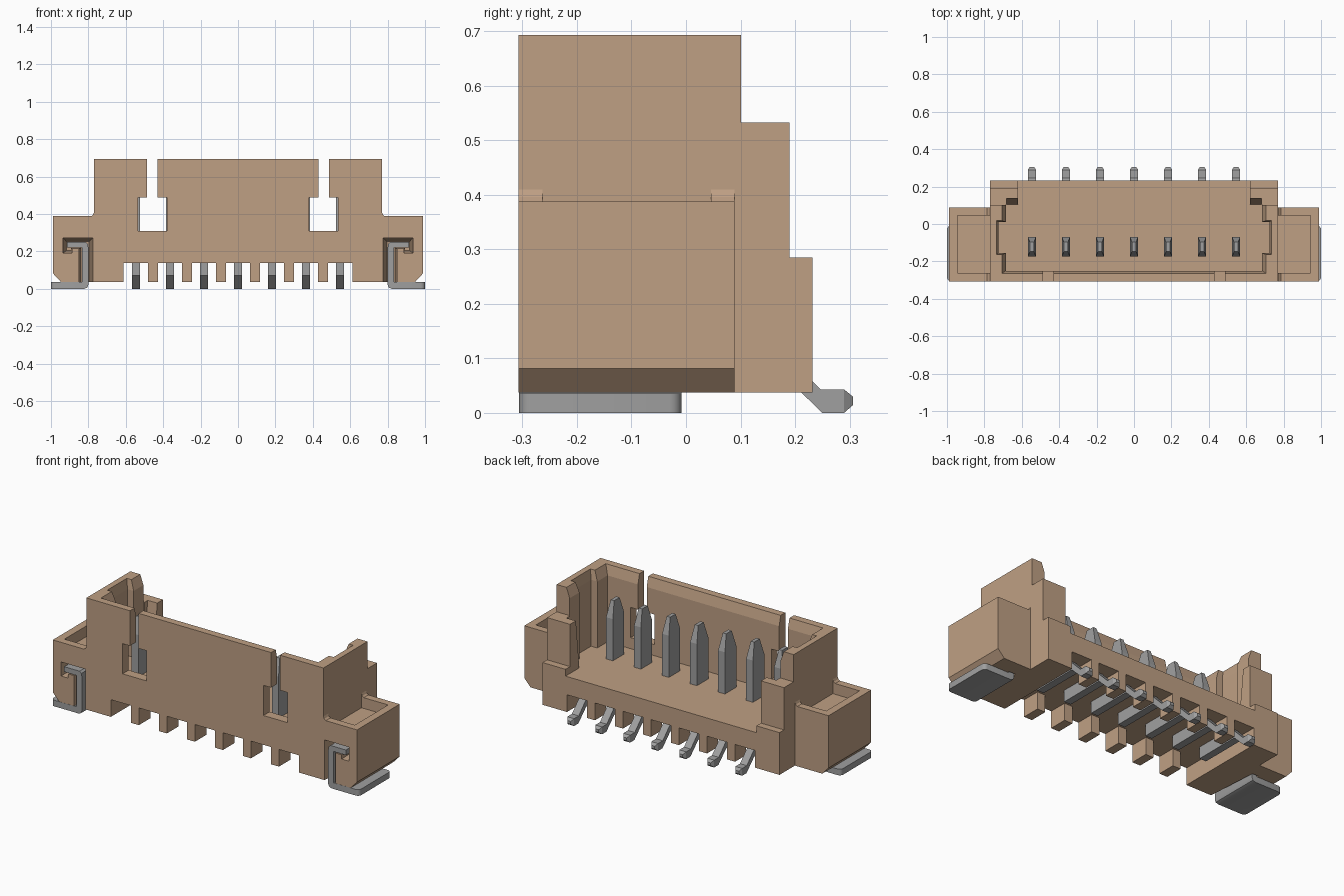
import bpy, bmesh

if "Cube" in bpy.data.objects:
    bpy.data.objects.remove(bpy.data.objects["Cube"])


def material(name, rgb):
    m = bpy.data.materials.new(name)
    m.diffuse_color = (*rgb, 1)
    m.use_nodes = True
    m.node_tree.nodes["Principled BSDF"].inputs["Base Color"].default_value = m.diffuse_color
    return m


TAN = material("tan plastic", (0.52, 0.35, 0.23))
GREY = material("grey metal", (0.35, 0.35, 0.35))
FLOOR = .245


def prism(name, pts, axis, a, b, mat=TAN, end=None):
    """Extrude a closed 2D outline along an axis from a to b, optionally lofting to an end outline."""
    place = {'x': lambda p, t: (t, p[0], p[1]),
             'y': lambda p, t: (p[0], t, p[1]),
             'z': lambda p, t: (p[0], p[1], t)}[axis]
    bm = bmesh.new()
    lo = [bm.verts.new(place(p, a)) for p in pts]
    hi = [bm.verts.new(place(p, b)) for p in (end or pts)]
    bm.faces.new(lo)
    bm.faces.new(hi)
    for i in range(len(pts)):
        j = (i + 1) % len(pts)
        bm.faces.new((lo[i], lo[j], hi[j], hi[i]))
    bmesh.ops.recalc_face_normals(bm, faces=bm.faces)
    me = bpy.data.meshes.new(name)
    bm.to_mesh(me)
    bm.free()
    me.materials.append(mat)
    ob = bpy.data.objects.new(name, me)
    bpy.context.collection.objects.link(ob)
    return ob


def rect(x0, x1, y0, y1):
    return [(x0, y0), (x1, y0), (x1, y1), (x0, y1)]


def box(name, x, y, z):
    return prism(name, rect(*x, *y), 'z', *z)


def cut(ob, cutter):
    """Subtract the cutter, apply, and remove it."""
    mod = ob.modifiers.new("cut", 'BOOLEAN')
    mod.object, mod.operation, mod.solver = cutter, 'DIFFERENCE', 'EXACT'
    bpy.context.view_layer.objects.active = ob
    bpy.ops.object.modifier_apply(modifier=mod.name)
    bpy.data.objects.remove(cutter)


def flip(pts, s):
    return [(s * p[0], p[1]) for p in pts]


def both(half):
    return half + flip(half[::-1], -1)


# Housing: stepped side profile
housing = prism("housing", [(-.307, .037), (.232, .037), (.232, .285), (.19, .285), (.19, .533),
                            (.101, .533), (.101, .693), (-.307, .693)], 'x', -.77, .77)

# Cavity with side grooves, open at the back
cavity = [(.685, -.25), (.685, -.155), (.725, -.155), (.725, .01), (.685, .01),
          (.685, .105), (.62, .105), (.62, .3)]
cut(housing, prism("cavity", both(cavity), 'z', FLOOR, .8))

# Lead-in chamfer around the mouth, lofted slightly wider at the top
rim = [(.71, -.267), (.71, -.165), (.737, -.165), (.737, .02), (.71, .02),
       (.71, .115), (.62, .115), (.62, .3)]
cut(housing, prism("mouth", both(cavity), 'z', .635, .705, end=both(rim)))

for s in (1, -1):
    # Sloped inner face on the rear posts
    cut(housing, prism("post_slope", [(.10, .25), (.105, .25), (.137, .54), (.10, .54)], 'x',
                       s * .60, s * .682))
    # Keyhole slots in the front wall
    key = [(.38, .31), (.535, .31), (.535, .487), (.487, .487), (.487, .8), (.43, .8),
           (.43, .487), (.38, .487)]
    cut(housing, prism("keyhole", flip(key, s), 'y', -.4, -.2))

# Underside: channel plus one notch per pin, leaving teeth
PINS = [(i - 3) * .182 for i in range(7)]
cut(housing, box("channel", (-.611, .611), (-.2, .13), (0, .138)))
for x in PINS:
    cut(housing, box("notch", (x - .065, x + .065), (-.4, .4), (0, .138)))

# Pins: blade with tapered tip, bar under the floor, bent tail with tapered end
for i, x in enumerate(PINS):
    a, b = x - .022, x + .022
    c, d = x - .011, x + .011
    n = f"_{i + 1}"
    prism("pin_blade" + n, rect(a, b, -.175, -.07), 'z', .2, .49, GREY)
    prism("pin_tip" + n, rect(a, b, -.175, -.07), 'z', .49, .585, GREY,
          end=rect(c, d, -.148, -.097))
    prism("pin_tail" + n, [(-.1, .07), (.178, .07), (.25, 0), (.29, 0), (.29, .043), (.247, .043),
                           (.15, .142), (-.1, .142)], 'x', a, b, GREY)
    prism("pin_tail_end" + n, rect(a, b, 0, .043), 'y', .29, .306, GREY,
          end=rect(c, d, .014, .03))

for s, side in ((1, "right"), (-1, "left")):
    # Side wings with a shallow tray on top
    wing = prism(side + "_wing", flip([(.769, .037), (.947, .037), (.988, .081), (.988, .388), (.785, .388),
                                       (.775, .396), (.769, .412)], s), 'y', -.307, .089)
    cut(wing, box("tray", sorted((s * .6, s * .943)), (-.263, .046), (.325, .5)))
    # Hooked slot for the solder clip, narrowing inwards
    slot = [(.776, 0), (.850, 0), (.850, .215), (.888, .215), (.888, .19), (.935, .19), (.935, .273), (.776, .273)]
    deep = [(.796, 0), (.840, 0), (.840, .218), (.892, .218), (.892, .205), (.918, .205), (.918, .253), (.796, .253)]
    cut(wing, prism("clip_slot", flip(slot, s), 'y', -.31, 0, end=flip(deep, s)))

    # Solder clip: hook, leg and foot
    clip = prism(side + "_clip", flip([(.822, 0), (1, 0), (1, .036), (.835, .036), (.835, .22), (.915, .22),
                                       (.915, .25), (.815, .25), (.803, .24), (.80, .22), (.80, .022),
                                       (.806, .006)], s),
                 'y', -.306, -.008, GREY)
    bm = bmesh.new()
    bm.from_mesh(clip.data)
    corners = [e for e in bm.edges if all(abs(v.co.x) > .99 for v in e.verts)
               and abs(e.verts[0].co.z - e.verts[1].co.z) > .02]
    bmesh.ops.bevel(bm, geom=corners, offset=.022, segments=4, profile=.5, affect='EDGES')
    bm.to_mesh(clip.data)
    bm.free()
    bpy.ops.object.select_all(action='DESELECT')
    bpy.context.view_layer.objects.active = clip
    clip.select_set(True)
    bpy.ops.object.shade_smooth_by_angle()
